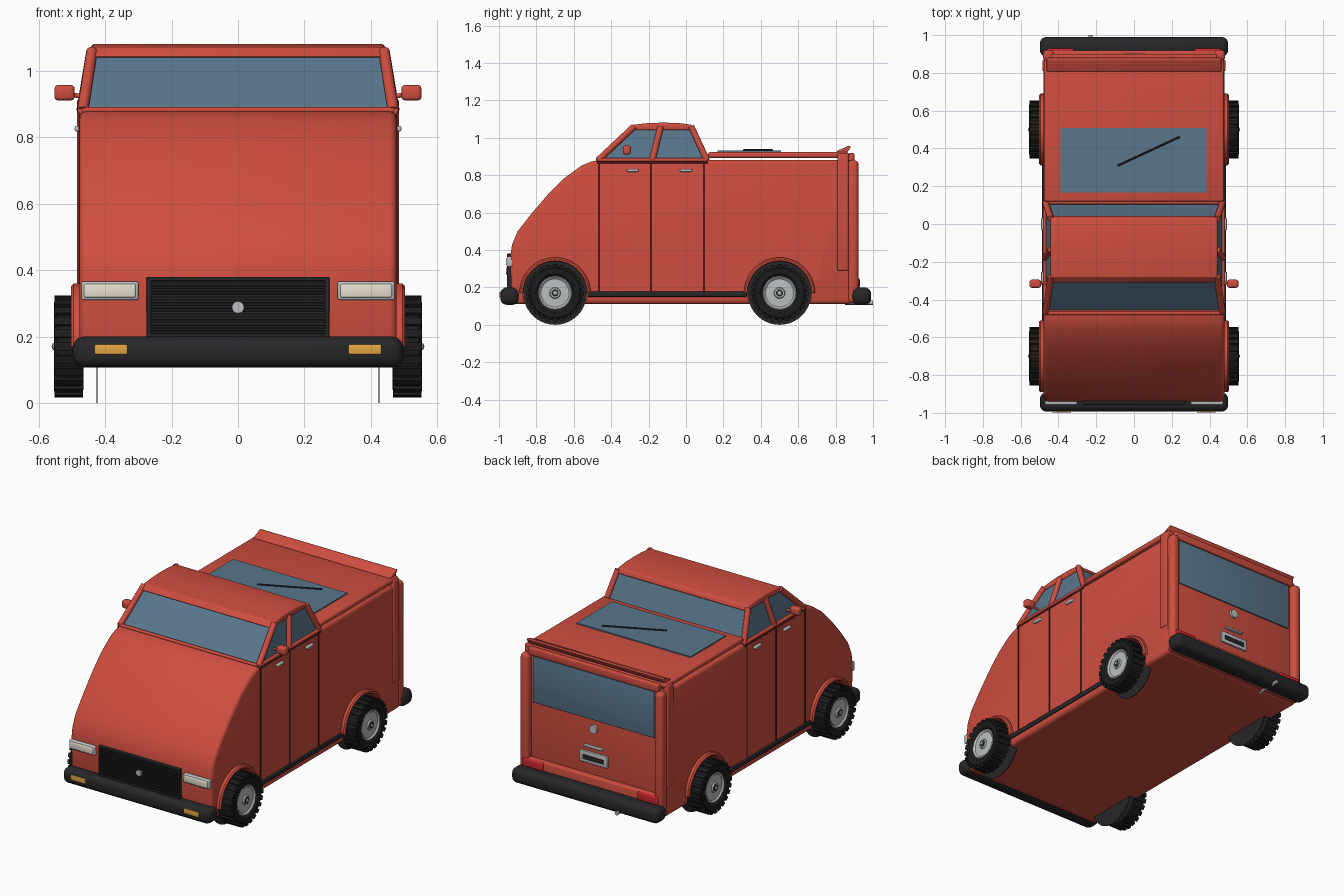
import bpy, bmesh, math
from mathutils import Vector, Matrix

if "Cube" in bpy.data.objects:
    bpy.data.objects.remove(bpy.data.objects["Cube"])

COLORS = {"red": (0.62, 0.075, 0.05), "glass": (0.10, 0.18, 0.26), "black": (0.02, 0.02, 0.022),
          "rubber": (0.012, 0.012, 0.013), "metal": (0.5, 0.52, 0.53), "cream": (0.8, 0.75, 0.62),
          "orange": (0.8, 0.38, 0.06), "lamp_red": (0.6, 0.02, 0.03), "seam": (0.07, 0.01, 0.01)}
MATS = {}
for k, c in COLORS.items():
    MATS[k] = bpy.data.materials.new(k)
    MATS[k].diffuse_color = (*c, 1)


def smooth(ob):
    bpy.ops.object.select_all(action='DESELECT')
    ob.select_set(True)
    bpy.context.view_layer.objects.active = ob
    bpy.ops.object.shade_smooth_by_angle(angle=math.radians(32))


def finish(name, bm, mat, bevel=0, seg=3):
    bmesh.ops.recalc_face_normals(bm, faces=bm.faces)
    if bevel:
        edges = [e for e in bm.edges if len(e.link_faces) == 2 and e.calc_face_angle() > 0.6]
        bmesh.ops.bevel(bm, geom=edges, offset=bevel, segments=seg, profile=0.5, affect='EDGES', clamp_overlap=True)
    me = bpy.data.meshes.new(name)
    bm.to_mesh(me)
    bm.free()
    me.materials.append(MATS[mat])
    ob = bpy.data.objects.new(name, me)
    bpy.context.collection.objects.link(ob)
    smooth(ob)
    return ob


def box(name, x, y, z, mat, bevel=0, seg=3):
    bm = bmesh.new()
    size = (abs(x[1] - x[0]), y[1] - y[0], z[1] - z[0])
    mid = ((x[0] + x[1]) / 2, (y[0] + y[1]) / 2, (z[0] + z[1]) / 2)
    bmesh.ops.create_cube(bm, size=1, matrix=Matrix.Translation(mid) @ Matrix.Diagonal((*size, 1)))
    return finish(name, bm, mat, bevel, seg)


def prism(name, pts, hw, mat, bevel=0, seg=3):
    """Side (y, z) profile extruded across the width."""
    bm = bmesh.new()
    f = bm.faces.new([bm.verts.new((-hw, y, z)) for y, z in pts])
    r = bmesh.ops.extrude_face_region(bm, geom=[f])
    bmesh.ops.translate(bm, verts=[v for v in r["geom"] if isinstance(v, bmesh.types.BMVert)], vec=(2 * hw, 0, 0))
    return finish(name, bm, mat, bevel, seg)


def bar(name, p, q, r, mat, sides=12):
    bm = bmesh.new()
    p, q = Vector(p), Vector(q)
    d = q - p
    m = Matrix.Translation((p + q) / 2) @ d.to_track_quat('Z', 'Y').to_matrix().to_4x4()
    bmesh.ops.create_cone(bm, cap_ends=True, segments=sides, radius1=r, radius2=r, depth=d.length, matrix=m)
    return finish(name, bm, mat)


def lathe(name, prof, cy, cz, s, mat, seg=40, sweep=2 * math.pi, closed=False):
    """(x, radius) profile turned about an axle along x; half sweeps start at +y."""
    bm = bmesh.new()
    vs = [bm.verts.new((s * x, cy + r, cz)) for x, r in prof]
    es = [bm.edges.new(p) for p in zip(vs, vs[1:])]
    if closed:
        es.append(bm.edges.new((vs[-1], vs[0])))
    bmesh.ops.spin(bm, geom=vs + es, cent=(0, cy, cz), axis=(1, 0, 0), angle=sweep, steps=seg)
    bmesh.ops.remove_doubles(bm, verts=bm.verts, dist=1e-5)
    return finish(name, bm, mat)


WHEELS = [(n, y, s) for n, y in (("front", -0.70), ("rear", 0.50)) for s in (-1, 1)]
CZ = 0.17

# Body shell with curved nose and cut wheel wells
body = prism("body", [(-0.92, 0.11), (-0.935, 0.2), (-0.94, 0.36), (-0.93, 0.43), (-0.90, 0.50), (-0.83, 0.59),
                      (-0.74, 0.695), (-0.65, 0.785), (-0.56, 0.85), (-0.51, 0.872), (-0.46, 0.882),
                      (0.885, 0.882), (0.885, 0.11)], 0.478, "red", 0.022)
for n, y, s in WHEELS:
    cut = lathe("well_cutter", [(0.42, 0), (0.42, 0.172), (0.6, 0.172), (0.6, 0)], y, CZ, s, "black")
    cut.hide_render = True
    m = body.modifiers.new("well", 'BOOLEAN')
    m.operation, m.object, m.solver = 'DIFFERENCE', cut, 'EXACT'
    bpy.context.view_layer.objects.active = body
    bpy.ops.object.modifier_apply(modifier=m.name)
    bpy.data.objects.remove(cut)
smooth(body)

# Wheels, liners and arches
for n, y, s in WHEELS:
    lathe(n + "_wheel_liner", [(0.423, 0), (0.423, 0.17), (0.427, 0.17), (0.427, 0)], y, CZ, s, "black")
    lathe(n + "_tire", [(0.465, 0.08), (0.465, 0.13), (0.475, 0.145), (0.545, 0.145), (0.555, 0.132),
                        (0.555, 0.105), (0.545, 0.09), (0.535, 0.085)], y, CZ, s, "rubber", closed=True)
    lathe(n + "_rim", [(0.47, 0), (0.47, 0.085), (0.544, 0.092), (0.548, 0.085), (0.54, 0.075), (0.542, 0.03),
                       (0.55, 0.026), (0.55, 0)], y, CZ, s, "metal")
    lathe(n + "_hub_ring", [(0.548, 0.019), (0.553, 0.019), (0.553, 0.012), (0.548, 0.012)], y, CZ, s, "black", 24, closed=True)
    lathe(n + "_hub_cap", [(0.545, 0.012), (0.558, 0.010), (0.562, 0)], y, CZ, s, "metal", 20)
    bm = bmesh.new()
    for i in range(24):
        rot = Matrix.Translation((s * 0.51, y, CZ)) @ Matrix.Rotation(i * math.tau / 24, 4, 'X')
        bmesh.ops.create_cube(bm, size=1, matrix=rot @ Matrix.Translation((0, 0, 0.142)) @ Matrix.Diagonal((0.086, 0.024, 0.024, 1)))
    finish(n + "_tire_treads", bm, "rubber")
    lathe(n + "_arch", [(0.46, 0.168), (0.495, 0.168), (0.503, 0.173), (0.503, 0.182), (0.495, 0.19), (0.46, 0.19)],
          y, CZ, s, "red", 28, math.pi, True)

# Cab: tapered glass, roof, pillars
bm = bmesh.new()
lo = [bm.verts.new(p) for p in ((-.468, -.462, .875), (.468, -.462, .875), (.468, .108, .875), (-.468, .108, .875))]
hi = [bm.verts.new(p) for p in ((-.432, -.275, 1.06), (.432, -.275, 1.06), (.432, .03, 1.06), (-.432, .03, 1.06))]
bm.faces.new(lo)
bm.faces.new(hi)
for i in range(4):
    j = (i + 1) % 4
    bm.faces.new((lo[i], lo[j], hi[j], hi[i]))
finish("cab_glass", bm, "glass")
prism("roof", [(-0.315, 1.04), (-0.28, 1.07), (-0.2, 1.079), (-0.12, 1.081), (-0.04, 1.079), (0.03, 1.07), (0.045, 1.04)],
      0.443, "red", 0.01)
for s in (-1, 1):
    bar("windshield_pillar", (s * .468, -.47, .88), (s * .44, -.278, 1.06), .017, "red")
    bar("middle_pillar", (s * .47, -.18, .88), (s * .44, -.135, 1.06), .017, "red")
    bar("rear_pillar", (s * .468, .112, .88), (s * .44, .028, 1.06), .017, "red")
    bar("belt_molding", (s * .472, -.475, .882), (s * .472, .118, .882), .011, "red")
    bar("belt_seal", (s * .474, -.475, .868), (s * .474, .118, .868), .007, "seam")
    # Door seams, handles and sill
    for y in (-.465, -.187, .096):
        box("door_seam", (s * .46, s * .4805), (y - .005, y + .005), (.17, .87), "seam")
    for y in (-.285, 0):
        box("door_handle", (s * .47, s * .492), (y - .032, y + .032), (.818, .834), "metal", .005)
    box("sill_strip", (s * .46, s * .487), (-.525, .325), (.15, .178), "black", .005)
    # Mirrors
    box("side_mirror", (s * .492, s * .553), (-.338, -.295), (.911, .958), "red", .012)
    bar("mirror_stalk", (s * .45, -.31, .92), (s * .51, -.315, .93), .007, "red")
    # Rear corner posts and side strips
    box("rear_corner_post", (s * .425, s * .482), (.862, .922), (.115, .88), "red", .022, 4)
    box("rear_side_strip", (s * .45, s * .485), (.81, .868), (.29, .915), "red", .008)
    # Lamps
    box("headlight_rim", (s * .30, s * .472), (-.957, -.91), (.31, .366), "metal", .006)
    box("headlight_lens", (s * .308, s * .464), (-.962, -.93), (.317, .359), "cream", .006)
    box("indicator", (s * .333, s * .432), (-.998, -.97), (.146, .176), "orange", .004)
    box("tail_light", (s * .32, s * .46), (.89, .929), (.2, .248), "lamp_red", .005)
bar("windshield_base", (-.47, -.472, .882), (.47, -.472, .882), .010, "red")
bar("rear_window_base", (-.47, .114, .885), (.47, .114, .885), .010, "red")

# Bed cover with window and rod, spoiler
box("bed_cover", (-.476, .476), (.118, .87), (.892, .924), "red", .012)
box("bed_cover_mount", (-.44, .44), (.81, .875), (.87, .90), "red")
box("bed_window", (-.388, .383), (.168, .508), (.915, .931), "glass")
bar("window_wiper", (-.088, .308, .934), (.243, .462, .934), .005, "black", 8)
prism("spoiler", [(.808, .918), (.86, .918), (.882, .952), (.87, .957), (.808, .93)], .462, "red", .004)

# Tailgate
box("tailgate_top", (-.44, .44), (.87, .90), (.872, .918), "red", .006)
box("tailgate_lower_lip", (-.44, .44), (.87, .918), (.115, .25), "red", .008)
box("tailgate_glass", (-.41, .41), (.87, .893), (.585, .868), "glass", .003)
bar("tailgate_badge", (0, .88, .53), (0, .899, .53), .025, "metal", 24)
box("tailgate_handle", (-.062, .062), (.87, .902), (.413, .425), "metal", .004)
box("plate_frame", (-.095, .095), (.87, .897), (.315, .385), "metal", .004)
box("plate_recess", (-.07, .07), (.88, .90), (.335, .362), "black")

# Grille
box("grille_back", (-.268, .268), (-.946, -.90), (.205, .37), "rubber")
for z in (.203, .374):
    box("grille_frame_bar", (-.275, .275), (-.957, -.90), (z - .006, z + .006), "black", .002)
for s in (-1, 1):
    box("grille_frame_side", (s * .262, s * .275), (-.957, -.90), (.2, .378), "black", .002)
for i in range(9):
    z = .221 + i * .017
    box("grille_slat", (-.264, .264), (-.954, -.92), (z - .0045, z + .0045), "black", .001, 1)
bar("grille_badge", (0, -.94, .288), (0, -.962, .288), .018, "metal", 24)

# Bumpers and tailpipe
box("front_bumper", (-.498, .498), (-.993, -.892), (.107, .2), "black", .035, 5)
box("rear_bumper", (-.498, .498), (.885, .99), (.107, .2), "black", .035, 5)
bar("tailpipe", (-.23, .85, .118), (-.23, 1.0, .118), .011, "metal", 16)

for m in bpy.data.materials:
    if m.users and not m.is_grease_pencil:
        m.use_nodes = True
        m.node_tree.nodes["Principled BSDF"].inputs["Base Color"].default_value = m.diffuse_color
